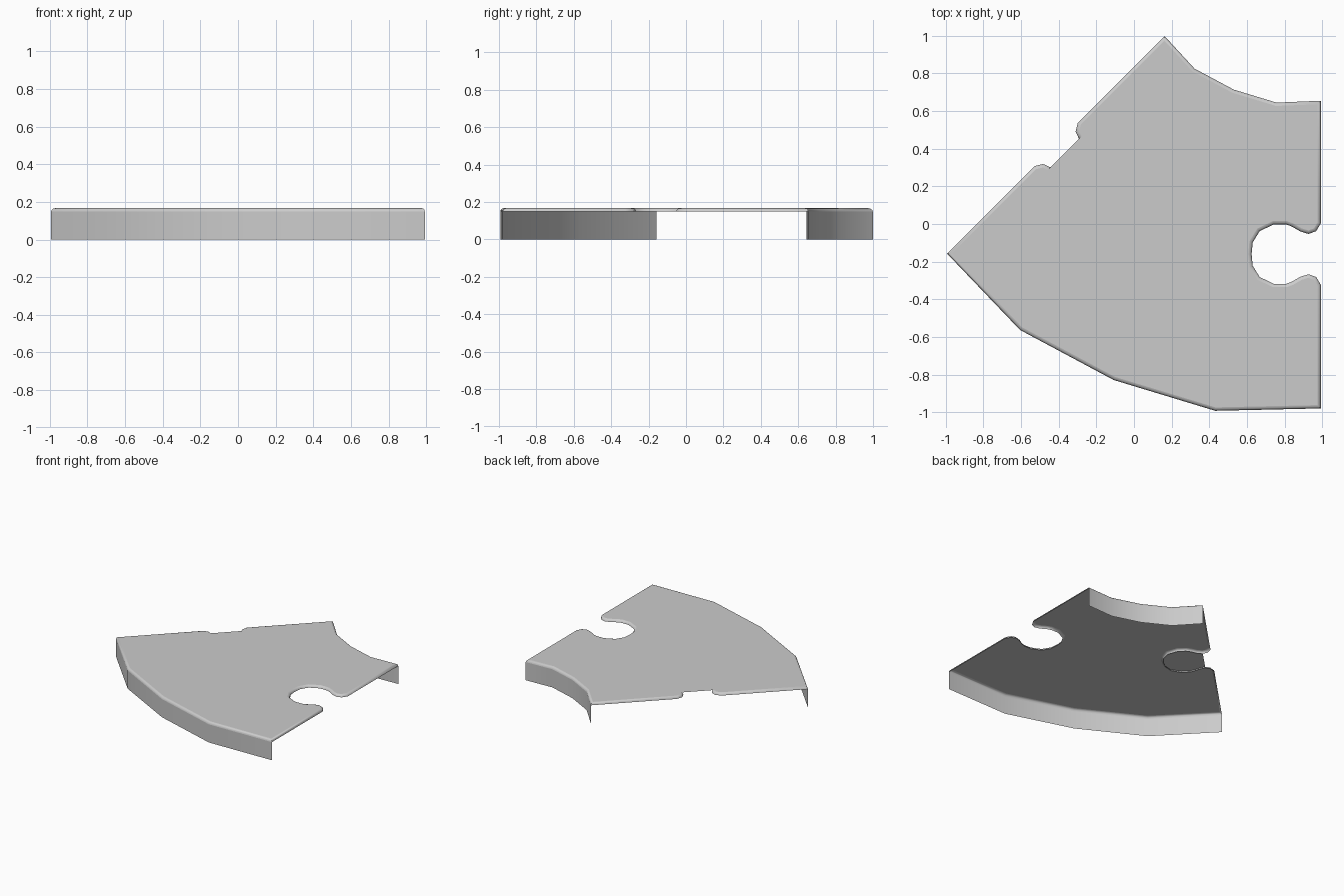
import bpy, bmesh, math
from mathutils import Vector

if "Cube" in bpy.data.objects:
    bpy.data.objects.remove(bpy.data.objects["Cube"])

CENTRE = Vector((0.993, 1.83))   # centre of the ring the segment belongs to
LIP_Z, TOP_Z, LIP = 0.148, 0.167, 0.018


def polar(r, deg):
    a = math.radians(deg)
    return CENTRE + Vector((r * math.cos(a), r * math.sin(a)))


def arc(r_end, r_mid):
    return [polar(r_mid if 0 < i < 4 else r_end, 225 + 11.25 * i) for i in range(5)]


def mirror(p):
    # reflect across the segment's centre line
    d = p - CENTRE
    return polar(d.length, 495 - math.degrees(math.atan2(d.y, d.x)))


def inset(pts, d):
    # mitred inward offset of a counter-clockwise outline
    out = []
    for i, p in enumerate(pts):
        a = (p - pts[i - 1]).normalized()
        b = (pts[(i + 1) % len(pts)] - p).normalized()
        na, nb = Vector((-a.y, a.x)), Vector((-b.y, b.x))
        out.append(p + (na + nb) * d / (1 + na.dot(nb)))
    return out


def make(name, rings, closed, cap=False):
    bm = bmesh.new()
    rows = [[bm.verts.new((p.x, p.y, z)) for p in pts] for pts, z in rings]
    n = len(rows[0])
    for lo, hi in zip(rows, rows[1:]):
        for i in range(n if closed else n - 1):
            j = (i + 1) % n
            bm.faces.new((lo[i], lo[j], hi[j], hi[i]))
    if cap:
        bmesh.ops.triangulate(bm, faces=[bm.faces.new(rows[-1])])
    me = bpy.data.meshes.new(name)
    bm.to_mesh(me)
    bm.free()
    ob = bpy.data.objects.new(name, me)
    bpy.context.collection.objects.link(ob)
    bpy.ops.object.select_all(action='DESELECT')
    ob.select_set(True)
    bpy.context.view_layer.objects.active = ob
    bpy.ops.object.shade_smooth_by_angle(angle=math.radians(35))
    for f in me.polygons:
        if f.normal.z > 0.999:
            f.use_smooth = False


# Half of the jigsaw socket: depth from the edge, half width
half = [(0, .163), (.025, .122), (.065, .107), (.108, .12), (.155, .147),
        (.185, .158), (.25, .158), (.325, .122), (.362, .062)]
socket = [(u, -v) for u, v in half] + [(.368, 0)] + [(u, v) for u, v in reversed(half)]
right = [Vector((CENTRE.x - u, -0.16 + v)) for u, v in socket]
left = [mirror(p) for p in reversed(right)]

outer = arc(2.81, 2.878)
inner = arc(1.175, 1.208)[::-1]
outline = outer + right + inner + left

# Top plate with a rounded lip round the whole outline
rings = []
for k in range(4):
    t = k / 3 * math.pi / 2
    rings.append((inset(outline, LIP * (1 - math.cos(t))),
                  LIP_Z + (TOP_Z - LIP_Z) * math.sin(t)))
make("top_plate", rings, True, cap=True)

# Curved walls under the outer and inner edges, open at the sides
make("outer_wall", [(outer, 0), (outer, LIP_Z)], False)
make("inner_wall", [(inner, 0), (inner, LIP_Z)], False)
